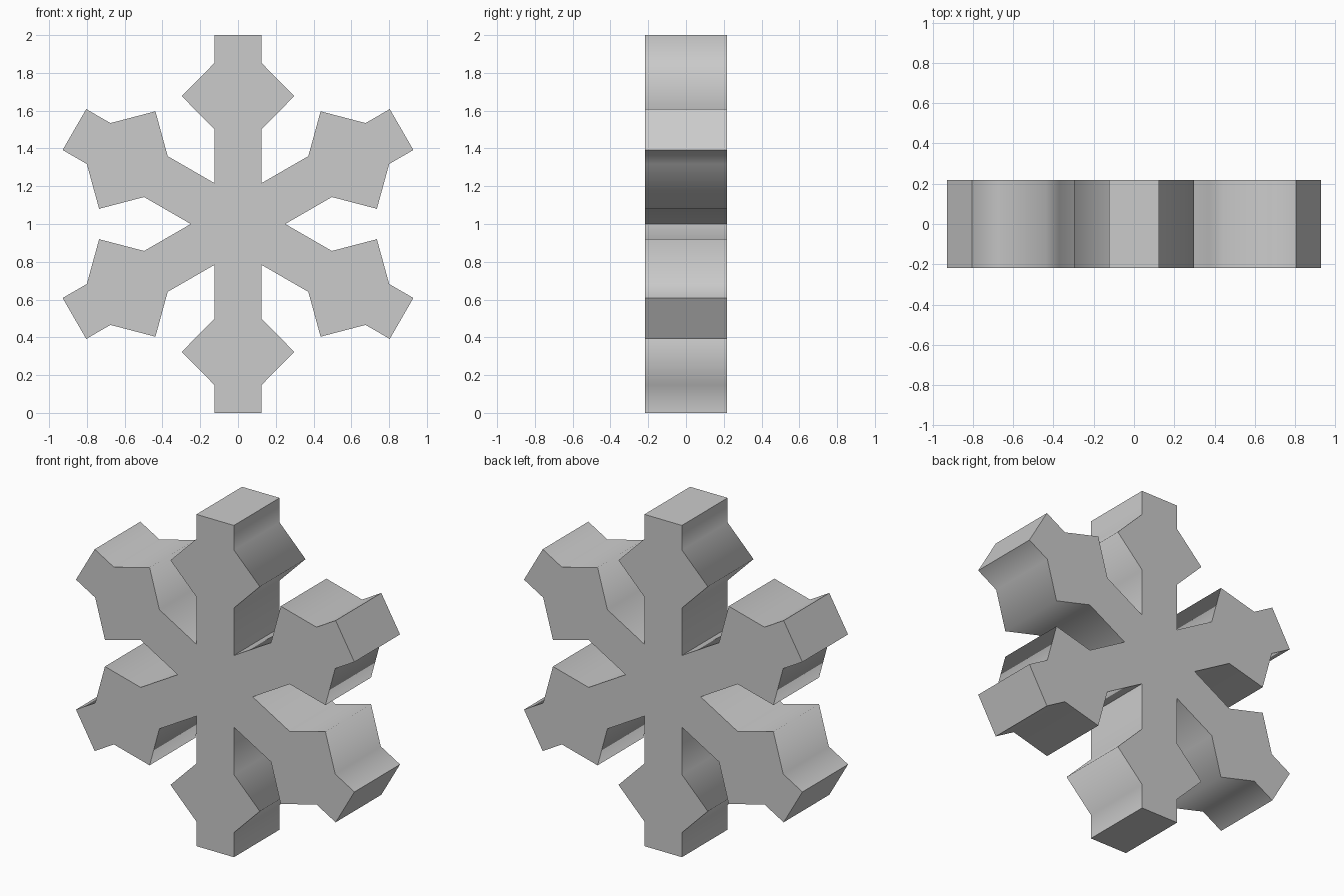
import bpy, bmesh, math

if "Cube" in bpy.data.objects:
    bpy.data.objects.remove(bpy.data.objects["Cube"])

HALF_DEPTH = 0.2175
ARM = 0.125                      # half width of an arm
ROOT = ARM * math.sqrt(3)        # where neighbouring arms meet

# One arm: right-hand side from root to end (half width, distance from hub)
side = [(ARM, ROOT), (ARM, 0.502), (0.298, 0.677), (ARM, 0.852), (ARM, 1.0)]
arm = [(-x, r) for x, r in side] + [(x, r) for x, r in reversed(side)]
arm = arm[:-1]                   # last root point is shared with the next arm

# Repeat the arm six times around the hub
outline = []
for i in range(6):
    a = math.radians(60 * i)
    for x, r in arm:
        outline.append((x * math.cos(a) + r * math.sin(a),
                        -HALF_DEPTH,
                        1 + r * math.cos(a) - x * math.sin(a)))

# Extrude the outline from front to back
bm = bmesh.new()
face = bm.faces.new([bm.verts.new(p) for p in outline])
ext = bmesh.ops.extrude_face_region(bm, geom=[face], use_keep_orig=True)
back = [v for v in ext["geom"] if isinstance(v, bmesh.types.BMVert)]
bmesh.ops.translate(bm, verts=back, vec=(0, 2 * HALF_DEPTH, 0))
bmesh.ops.recalc_face_normals(bm, faces=bm.faces)

mesh = bpy.data.meshes.new("snowflake")
bm.to_mesh(mesh)
bm.free()
snowflake = bpy.data.objects.new("snowflake", mesh)
bpy.context.collection.objects.link(snowflake)

# Soft shading along the sides, crisp rims and arm ends
bpy.context.view_layer.objects.active = snowflake
snowflake.select_set(True)
bpy.ops.object.shade_smooth_by_angle(angle=math.radians(89.6))
